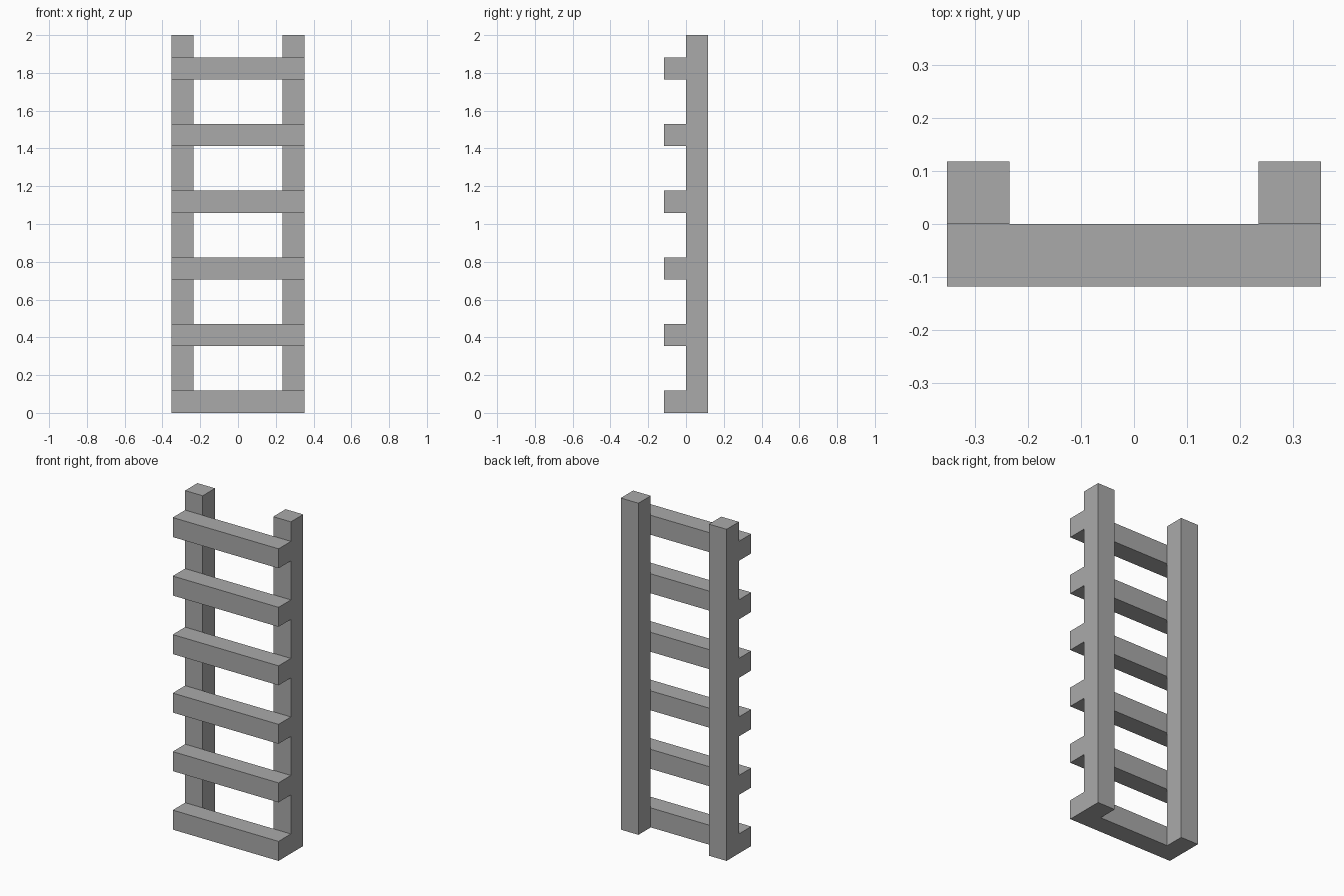
import bpy

cube = bpy.data.objects.get("Cube")
if cube:
    bpy.data.objects.remove(cube, do_unlink=True)

U = 2 / 17  # beam thickness: the ladder is 17 beams tall

# Single grey material
grey = bpy.data.materials.new("plain grey")
grey.use_nodes = True
color = (0.4, 0.4, 0.4, 1)
grey.diffuse_color = color
grey.node_tree.nodes["Principled BSDF"].inputs["Base Color"].default_value = color


def beam(name, center, size):
    """Square-edged beam, given in units of beam thickness."""
    bpy.ops.mesh.primitive_cube_add(size=1, location=[c * U for c in center])
    obj = bpy.context.object
    obj.name = name
    obj.scale = [s * U for s in size]
    bpy.ops.object.transform_apply(location=False, rotation=False, scale=True)
    obj.data.materials.append(grey)
    return obj


# Two upright rails at the back
for name, side in (("left_rail", 1), ("right_rail", -1)):
    beam(name, (side * 2.5, 0.5, 8.5), (1, 1, 17))

# Six rungs across the front of the rails
for i in range(6):
    beam(f"rung_{i + 1}", (0, -0.5, 0.5 + 3 * i), (6, 1, 1))
